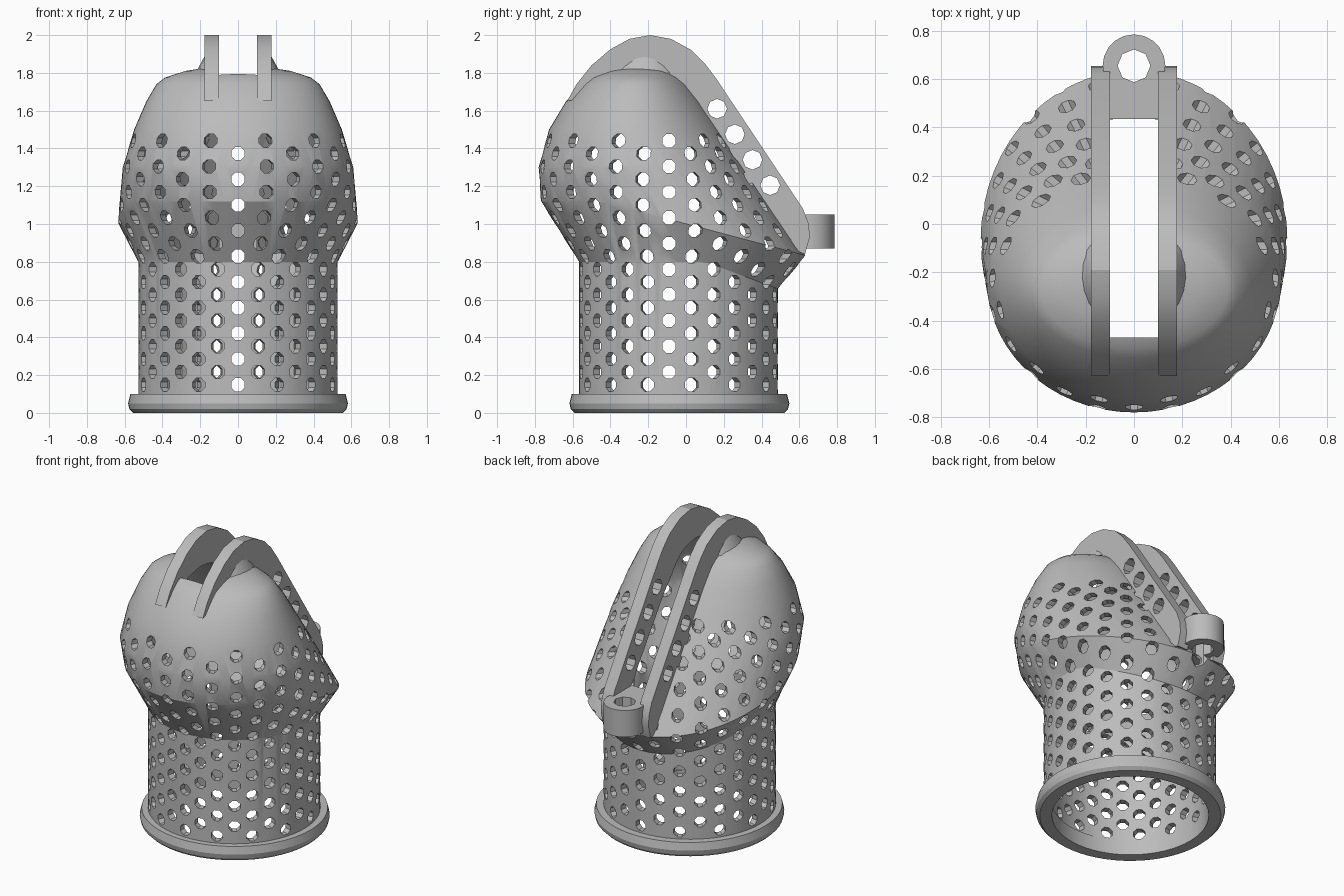
import bpy, bmesh, math
from mathutils import Matrix

if "Cube" in bpy.data.objects:
    bpy.data.objects.remove(bpy.data.objects["Cube"])

grey = bpy.data.materials.new("plain grey")
grey.use_nodes = True
grey.diffuse_color = (0.5, 0.5, 0.5, 1)
grey.node_tree.nodes["Principled BSDF"].inputs["Base Color"].default_value = (0.5, 0.5, 0.5, 1)

SEGMENTS = 60
WALL = 0.045


def finish(bm, name, helper=False):
    bmesh.ops.recalc_face_normals(bm, faces=bm.faces)
    mesh = bpy.data.meshes.new(name)
    bm.to_mesh(mesh)
    bm.free()
    mesh.materials.append(grey)
    obj = bpy.data.objects.new(name, mesh)
    bpy.context.collection.objects.link(obj)
    obj.hide_render = helper
    return obj


def activate(obj):
    bpy.ops.object.select_all(action='DESELECT')
    obj.select_set(True)
    bpy.context.view_layer.objects.active = obj


def combine(obj, other, operation='DIFFERENCE'):
    mod = obj.modifiers.new("combine", 'BOOLEAN')
    mod.operation = operation
    mod.solver = 'EXACT'
    mod.object = other
    activate(obj)
    bpy.ops.object.modifier_apply(modifier=mod.name)
    bpy.data.objects.remove(other)


def smooth(obj, angle=26):
    activate(obj)
    bpy.ops.object.shade_smooth_by_angle(angle=math.radians(angle))


def add_cylinder(bm, matrix, radius, depth, sides, top=None):
    bmesh.ops.create_cone(bm, cap_ends=True, segments=sides, radius1=radius,
                          radius2=radius if top is None else top, depth=depth, matrix=matrix)


def box(name, centre, size, helper=False):
    bm = bmesh.new()
    bmesh.ops.create_cube(bm, size=1, matrix=Matrix.Translation(centre) @ Matrix.Diagonal((*size, 1)))
    return finish(bm, name, helper)


def bridge(bm, low, high):
    for i in range(SEGMENTS):
        j = (i + 1) % SEGMENTS
        bm.faces.new((low[i], low[j], high[j], high[i]))


# Lofted solid of the strainer: tube, flare, tilted rim, leaning dome
def neck_z(y):
    return min(0.8, 0.8 - 0.37 * (y - 0.1))


def rim_z(y):
    return min(1.12, 0.98 - 0.265 * (y - 0.08))


def strainer_solid(name, inset, bottom, helper=False):
    # height or height rule, front y, back y, half width
    rings = [
        (bottom, -0.567, 0.487, 0.528),
        (neck_z, -0.567, 0.487, 0.528),
        (rim_z, -0.768, 0.635, 0.635),
        (1.3, -0.78, 0.32, 0.61),
        (1.5, -0.725, 0.187, 0.55),
        (1.65, -0.635, 0.087, 0.485),
        (1.74, -0.555, 0.015, 0.432),
        (1.775, -0.515, -0.025, 0.387),
        (1.81, -0.43, -0.08, 0.28),
        (1.83, -0.33, -0.16, 0.15),
    ]
    bm = bmesh.new()
    loops = []
    for height, front, back, half in rings:
        mid, depth = (front + back) / 2, (back - front) / 2
        loop = []
        for i in range(SEGMENTS):
            a = math.tau * i / SEGMENTS
            z = height(mid - depth * math.cos(a)) if callable(height) else height
            if z > 1.6:
                z -= inset
            loop.append(bm.verts.new(((half - inset) * math.sin(a),
                                      mid - (depth - inset) * math.cos(a), z)))
        loops.append(loop)
    for low, high in zip(loops, loops[1:]):
        bridge(bm, low, high)
    bm.faces.new(loops[0])
    bm.faces.new(loops[-1])
    return finish(bm, name, helper)


def slot_cutter():
    return box("slot_cutter", (0, 0.025, 1.575), (0.2, 0.99, 1.25), True)


EYE = Matrix.Translation((0, 0.655, 0.96))


def eye_cutter():
    bm = bmesh.new()
    add_cylinder(bm, EYE, 0.068, 0.8, 8)
    return finish(bm, "eye_cutter", True)


body = strainer_solid("strainer_shell", 0, 0.05)
combine(body, strainer_solid("hollow_cutter", WALL, -0.1, True))
combine(body, slot_cutter())
combine(body, eye_cutter())

# Staggered radial drain holes
COLUMNS = 28
bm = bmesh.new()
for column in range(COLUMNS):
    turn = Matrix.Rotation(math.tau * column / COLUMNS, 4, 'Z')
    for row in range(10):
        z = 0.149 + 0.136 * row + (0.068 if column % 2 else 0)
        place = (Matrix.Translation((0, -0.09, z)) @ turn @ Matrix.Translation((0, -0.595, 0))
                 @ Matrix.Rotation(math.pi / 2, 4, 'X') @ Matrix.Rotation(math.pi / 8, 4, 'Z'))
        add_cylinder(bm, place, 0.038, 0.81, 8)
combine(body, finish(bm, "hole_cutter", True))
smooth(body)

# Rounded foot ring
profile = [(0.48, 0), (0.555, 0), (0.575, 0.02), (0.582, 0.05), (0.57, 0.1), (0.48, 0.1)]
bm = bmesh.new()
loops = [[bm.verts.new((r * math.sin(math.tau * i / SEGMENTS),
                        -0.035 - r * math.cos(math.tau * i / SEGMENTS), z))
          for i in range(SEGMENTS)] for r, z in profile]
for k, low in enumerate(loops):
    bridge(bm, low, loops[(k + 1) % len(loops)])
smooth(finish(bm, "foot_ring"))

# Pair of arched guide fins with cross holes
outline = [(-0.63, 1.65), (-0.58, 1.74), (-0.5, 1.84), (-0.4, 1.925), (-0.3, 1.98), (-0.19, 2.0),
           (-0.08, 1.98), (0.03, 1.92), (0.1, 1.85), (0.16, 1.77), (0.62, 1.08), (0.65, 1.0),
           (0.655, 0.93), (0.63, 0.84), (0.58, 0.86), (0.05, 1.6), (-0.03, 1.7), (-0.12, 1.77),
           (-0.3, 1.79), (-0.47, 1.74), (-0.58, 1.66)]
for side, label in ((1, "left"), (-1, "right")):
    bm = bmesh.new()
    face = bm.faces.new([bm.verts.new((side * 0.1, y, z)) for y, z in outline])
    ext = bmesh.ops.extrude_face_region(bm, geom=[face])
    bmesh.ops.translate(bm, vec=(side * 0.078, 0, 0),
                        verts=[v for v in ext["geom"] if isinstance(v, bmesh.types.BMVert)])
    fin = finish(bm, label + "_guide_fin")
    bm = bmesh.new()
    for k in range(4):
        place = Matrix.Translation((side * 0.14, 0.165 + 0.0935 * k, 1.61 - 0.135 * k))
        add_cylinder(bm, place @ Matrix.Rotation(math.pi / 2, 4, 'Y'), 0.052, 0.3, 8)
    combine(fin, finish(bm, "fin_hole_cutter", True))
    smooth(fin, 20)

# Small conical hub under the fins
bm = bmesh.new()
add_cylinder(bm, Matrix.Translation((0, -0.22, 1.85)), 0.225, 0.1, 24, 0.17)
hub = finish(bm, "top_hub")
combine(hub, slot_cutter())
smooth(hub)

# Upright eyelet at the back, with a tab joining it to the fins
bm = bmesh.new()
add_cylinder(bm, EYE, 0.13, 0.18, 20)
eyelet = finish(bm, "back_eyelet")
combine(eyelet, box("eyelet_tab", (0, 0.525, 0.96), (0.2, 0.18, 0.18)), 'UNION')
combine(eyelet, eye_cutter())
smooth(eyelet)
